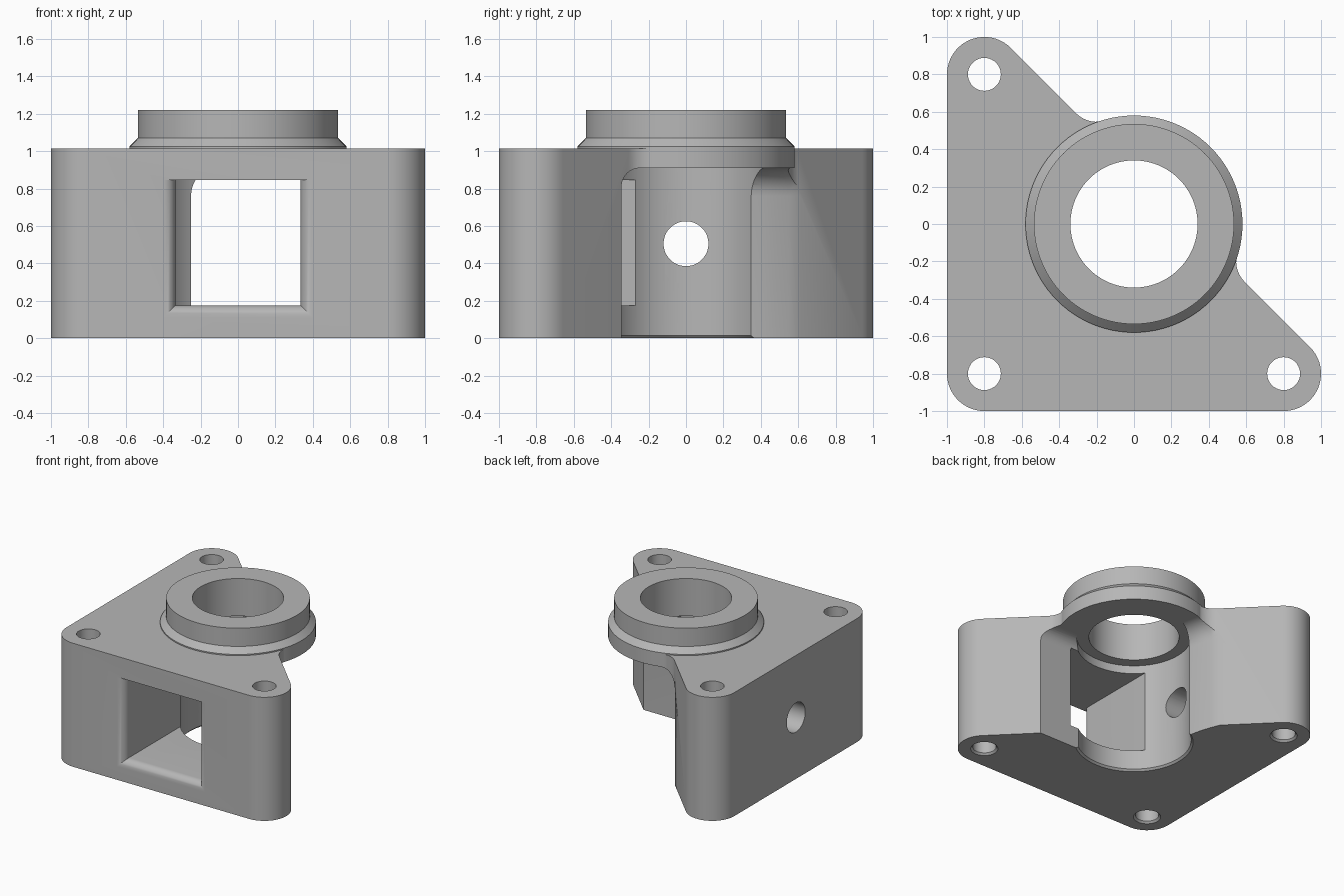
import bpy, bmesh
from math import sin, cos, radians, pi
from mathutils import Matrix

cube = bpy.data.objects.get("Cube")
if cube:
    bpy.data.objects.remove(cube, do_unlink=True)

grey = bpy.data.materials.new("machined_grey")
grey.use_nodes = True
colour = (0.47, 0.47, 0.47, 1)
grey.diffuse_color = colour
grey.node_tree.nodes["Principled BSDF"].inputs["Base Color"].default_value = colour


def finish(bm, name):
    bmesh.ops.recalc_face_normals(bm, faces=bm.faces)
    mesh = bpy.data.meshes.new(name)
    bm.to_mesh(mesh)
    bm.free()
    mesh.materials.append(grey)
    ob = bpy.data.objects.new(name, mesh)
    bpy.context.collection.objects.link(ob)
    return ob


def loft(loops):
    """Closed solid through a series of equal-length point loops."""
    bm = bmesh.new()
    rings = [[bm.verts.new(p) for p in loop] for loop in loops]
    n = len(rings[0])
    for a, b in zip(rings, rings[1:]):
        for i in range(n):
            j = (i + 1) % n
            bm.faces.new((a[i], a[j], b[j], b[i]))
    bm.faces.new(rings[0][::-1])
    bm.faces.new(rings[-1])
    return bm


def prism(points, z0, z1):
    return loft([[(x, y, z) for x, y in points] for z in (z0, z1)])


def lathe(profile, x=0, y=0, n=96):
    angles = [2 * pi * i / n for i in range(n)]
    return loft([[(x + r * cos(a), y + r * sin(a), z) for a in angles]
                 for r, z in profile])


def arc(cx, cy, r, a0, a1, n):
    angles = [radians(a0 + (a1 - a0) * i / n) for i in range(n + 1)]
    return [(cx + r * cos(a), cy + r * sin(a)) for a in angles]


def boolean(target, tool, operation):
    mod = target.modifiers.new(operation, 'BOOLEAN')
    mod.operation = operation
    mod.solver = 'EXACT'
    mod.object = tool
    bpy.ops.object.select_all(action='DESELECT')
    bpy.context.view_layer.objects.active = target
    target.select_set(True)
    bpy.ops.object.modifier_apply(modifier=mod.name)
    bpy.data.objects.remove(tool, do_unlink=True)


# Triangular block with rounded corners and a filleted round bulge
outline = (arc(-0.8, -0.8, 0.2, 180, 270, 14)
           + arc(0.8, -0.8, 0.2, 270, 405, 20)
           + arc(0.6965, -0.2015, 0.15, 225, 163.9, 10)
           + arc(0, 0, 0.575, -16.1, 106.1, 36)[1:-1]
           + arc(-0.2015, 0.6965, 0.15, -73.9, -135, 10)
           + arc(-0.8, 0.8, 0.2, 45, 180, 20))
bm = prism(outline, 0, 1.015)
rim = [e for e in bm.edges if all(v.co.z < 0.01 for v in e.verts)]
bmesh.ops.bevel(bm, geom=rim, offset=0.015, segments=1, affect='EDGES')
body = finish(bm, "bearing_bracket")

# Raised collar with chamfered foot
collar = lathe([(0.58, 0.90), (0.58, 1.025), (0.535, 1.07), (0.535, 1.22)])
boolean(body, finish(collar, "collar"), 'UNION')

# Open mouth beneath the bulge, its walls filleted into the roof
left_wall = [(0.2, -0.345), (0.628, -0.345)]
back_wall = [(-0.33, 0.613), (-0.305, 0.55), (-0.28, 0.48), (-0.262, 0.41), (-0.25, 0.34)]
mouth_outline = ([(0, 0)] + left_wall + [(1.128, 0.155), (1.1, 1.1), (0.17, 1.113)]
                 + back_wall)
bm = prism(mouth_outline, -0.1, 0.91)
for wall, radius in ((left_wall, 0.1), (back_wall, 0.15)):
    edges = [e for e in bm.edges
             if all(v.co.z > 0.9 and any(abs(v.co.x - x) + abs(v.co.y - y) < 0.001
                                         for x, y in wall) for v in e.verts)]
    bmesh.ops.bevel(bm, geom=edges, offset=radius, segments=8, profile=0.5,
                    affect='EDGES')
boolean(body, finish(bm, "mouth_cutter"), 'DIFFERENCE')

# Round cavity and the bore through the collar
cavity = lathe([(0.46, -0.015), (0.43, 0.015), (0.43, 0.912)])
boolean(body, finish(cavity, "cavity_cutter"), 'DIFFERENCE')
boolean(body, finish(lathe([(0.34, 0.5), (0.34, 1.5)]), "bore_cutter"), 'DIFFERENCE')

# Front window, rounded outward at the sides and sill
loops = []
steps = [(-0.2, 0)] + [(-1 + 0.065 * (1 - sin(a)), 0.065 * (1 - cos(a)))
                       for a in [pi / 2 * i / 8 for i in range(9)]] + [(-1.1, 0.065)]
for y, flare in steps:
    w, low = 0.335 + flare, 0.175 - flare
    loops.append([(-w, y, low), (w, y, low), (w, y, 0.845), (-w, y, 0.845)])
boolean(body, finish(loft(loops), "window_cutter"), 'DIFFERENCE')

# Cross hole in the side wall
bm = lathe([(0.12, -1.2), (0.12, -0.2)], n=48)
bm.transform(Matrix.Translation((0, 0, 0.505)) @ Matrix.Rotation(pi / 2, 4, 'Y'))
boolean(body, finish(bm, "side_hole_cutter"), 'DIFFERENCE')

# Screw holes in the three corners
for x, y in ((-0.8, -0.8), (0.8, -0.8), (-0.8, 0.8)):
    hole = lathe([(0.118, -0.015), (0.088, 0.015), (0.088, 1.2)], x, y, 40)
    boolean(body, finish(hole, "screw_hole_cutter"), 'DIFFERENCE')

bpy.ops.object.select_all(action='DESELECT')
body.select_set(True)
bpy.context.view_layer.objects.active = body
bpy.ops.object.shade_smooth_by_angle(angle=radians(30))
